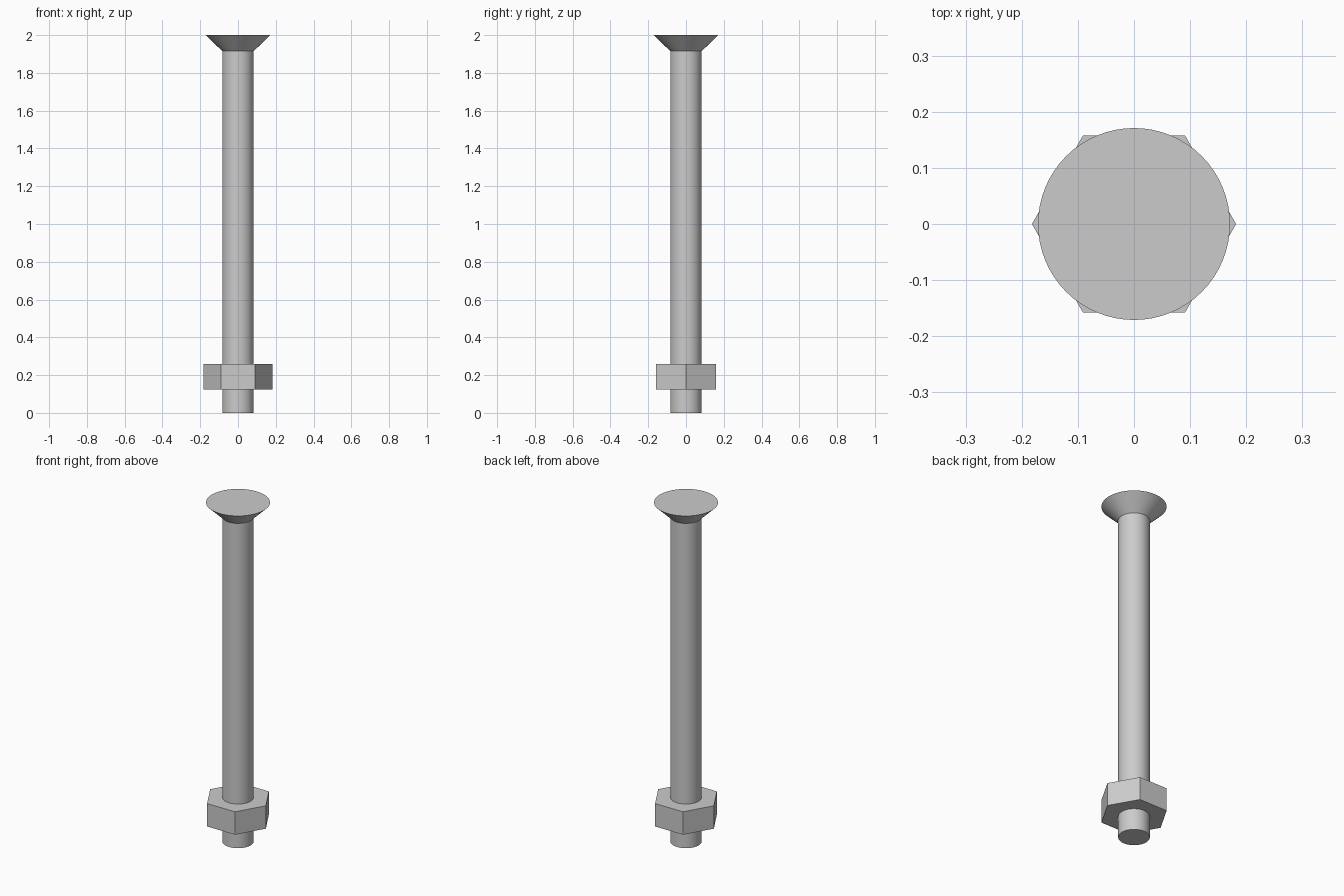
import bpy
import bmesh
from math import cos, sin, pi, radians

cube = bpy.data.objects.get("Cube")
if cube:
    bpy.data.objects.remove(cube, do_unlink=True)

# Plain steel, shared by both parts
steel = bpy.data.materials.new("grey steel")
steel.use_nodes = True
colour = (0.6, 0.6, 0.6, 1.0)
steel.diffuse_color = colour
steel.node_tree.nodes["Principled BSDF"].inputs["Base Color"].default_value = colour


def turned_part(name, profile, sides):
    """Solid made by stacking rings of (radius, height) and capping both ends."""
    bm = bmesh.new()
    rings = []
    for radius, z in profile:
        angles = [2 * pi * i / sides for i in range(sides)]
        rings.append([bm.verts.new((radius * cos(a), radius * sin(a), z)) for a in angles])
    for low, high in zip(rings, rings[1:]):
        for i in range(sides):
            j = (i + 1) % sides
            bm.faces.new((low[i], low[j], high[j], high[i]))
    bm.faces.new(rings[0][::-1])
    bm.faces.new(rings[-1])
    mesh = bpy.data.meshes.new(name)
    bm.to_mesh(mesh)
    bm.free()
    mesh.materials.append(steel)
    obj = bpy.data.objects.new(name, mesh)
    bpy.context.collection.objects.link(obj)
    return obj


SHAFT_RADIUS = 0.083
HEAD_RADIUS = 0.171
NUT_RADIUS = 0.182

# Shaft with countersunk head
bolt = turned_part("bolt", [(SHAFT_RADIUS, 0), (SHAFT_RADIUS, 1.915), (HEAD_RADIUS, 2)], 64)

# Hexagonal nut, corners on the x axis
turned_part("hex_nut", [(NUT_RADIUS, 0.125), (NUT_RADIUS, 0.26)], 6)

# Smooth the round walls, keep the rims sharp
bpy.ops.object.select_all(action="DESELECT")
bolt.select_set(True)
bpy.context.view_layer.objects.active = bolt
bpy.ops.object.shade_smooth_by_angle(angle=radians(30))
